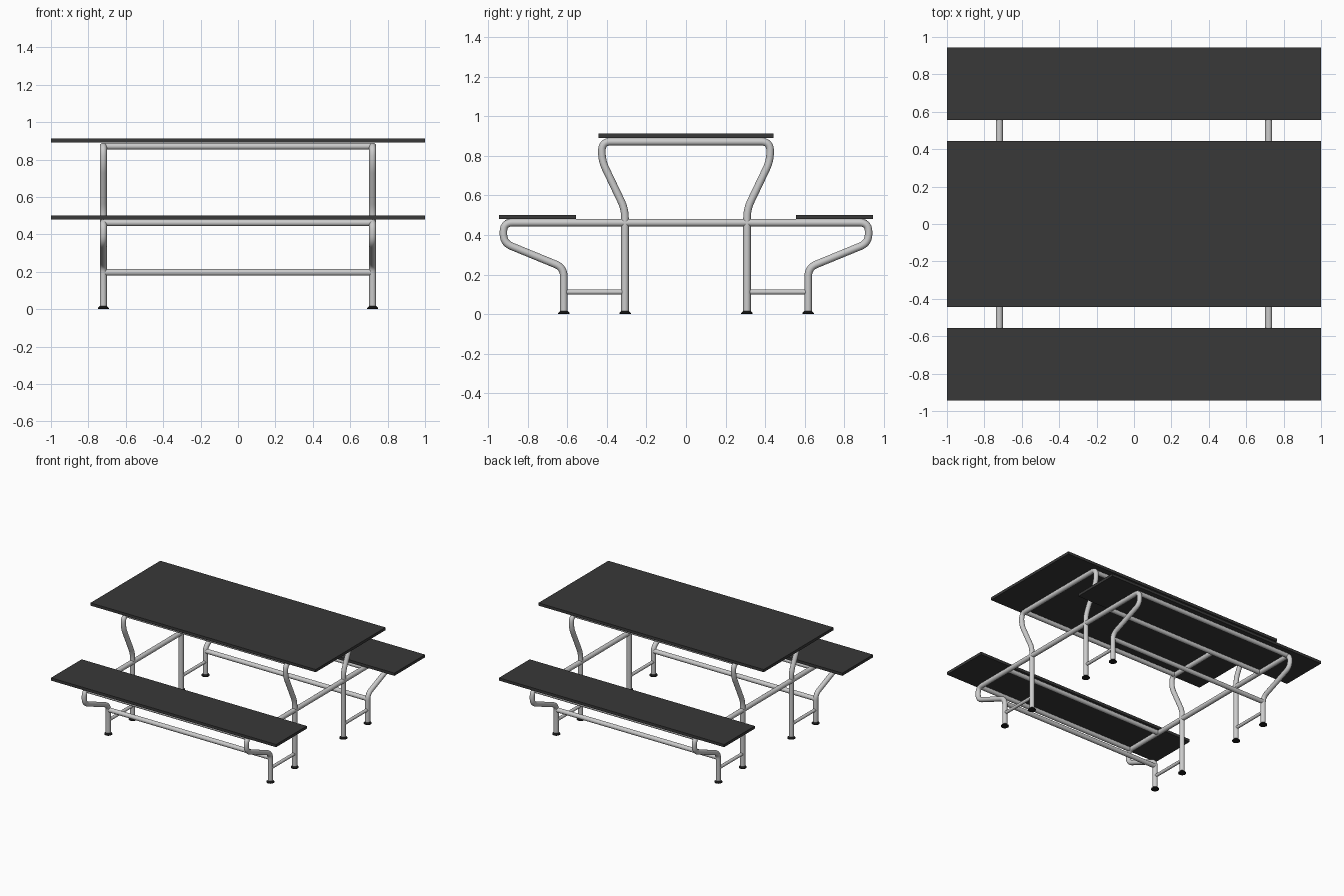
import bpy, bmesh
from mathutils import Vector

if "Cube" in bpy.data.objects:
    bpy.data.objects.remove(bpy.data.objects["Cube"])

R = 0.019      # main tube radius
FX = 0.72      # frame position along x

dark = bpy.data.materials.new("dark_board")
dark.diffuse_color = (0.04, 0.04, 0.04, 1)
dark.use_nodes = True
dark.node_tree.nodes["Principled BSDF"].inputs["Base Color"].default_value = dark.diffuse_color
black = bpy.data.materials.new("black_rubber")
black.diffuse_color = (0.01, 0.01, 0.01, 1)
black.use_nodes = True
black.node_tree.nodes["Principled BSDF"].inputs["Base Color"].default_value = black.diffuse_color


def board(name, y, z, depth, thick):
    bpy.ops.mesh.primitive_cube_add(size=1, location=(0, y, z))
    ob = bpy.context.object
    ob.name = name
    ob.scale = (2, depth, thick)
    ob.data.materials.append(dark)
    return ob


def fillet(pts, r, steps=7):
    """Round the inner corners of a polyline with distance r from each corner."""
    out = [pts[0]]
    for a, b, c in zip(pts, pts[1:], pts[2:]):
        p = b + (a - b).normalized() * r
        q = b + (c - b).normalized() * r
        for i in range(steps + 1):
            t = i / steps
            out.append(p * (1 - t) ** 2 + b * 2 * t * (1 - t) + q * t * t)
    return out + [pts[-1]]


def tube(name, pts, r=R, bend=0.045, mat=None):
    path = fillet([Vector(p) for p in pts], bend)
    cu = bpy.data.curves.new(name, 'CURVE')
    cu.dimensions = '3D'
    cu.bevel_depth = r
    cu.bevel_resolution = 6
    cu.use_fill_caps = True
    sp = cu.splines.new('POLY')
    sp.points.add(len(path) - 1)
    for p, co in zip(sp.points, path):
        p.co = (*co, 1)
    sp.use_smooth = True
    ob = bpy.data.objects.new(name, cu)
    bpy.context.collection.objects.link(ob)
    if mat:
        cu.materials.append(mat)
    return ob


def foot(name, x, y):
    # flared rubber glide with a flat rim
    for part, z, h, r1, r2 in (("rim", 0.003, 0.006, 0.029, 0.029),
                               ("cone", 0.011, 0.010, 0.029, 0.019)):
        bpy.ops.mesh.primitive_cone_add(vertices=24, radius1=r1, radius2=r2,
                                        depth=h, location=(x, y, z))
        ob = bpy.context.object
        ob.name = name + "_" + part
        ob.data.materials.append(black)
        bpy.ops.object.shade_smooth_by_angle()


def mirrored(half):
    return half + [(x, -y, z) for x, y, z in reversed(half)]


# boards
board("table_top", 0, 0.901, 0.885, 0.022)
for s in (-1, 1):
    board("bench_seat", s * 0.75, 0.491, 0.389, 0.022)

# bent end frames
for x in (-FX, FX):
    tube("table_frame", mirrored([(x, -0.308, 0.01), (x, -0.308, 0.53),
                                  (x, -0.425, 0.775), (x, -0.425, 0.871)]))
    tube("bench_frame", mirrored([(x, -0.617, 0.01), (x, -0.617, 0.235),
                                  (x, -0.922, 0.36), (x, -0.922, 0.462)]))
    for s in (-1, 1):
        tube("leg_link", [(x, s * 0.308, 0.112), (x, s * 0.617, 0.112)], r=0.0125)
        foot("table_foot", x, s * 0.308)
        foot("bench_foot", x, s * 0.617)

# long rails joining the two end frames
for s in (-1, 1):
    for name, y, z in (("lower_rail", 0.617, 0.197), ("seat_outer_rail", 0.90, 0.462),
                       ("seat_inner_rail", 0.58, 0.462), ("table_rail", 0.39, 0.871)):
        tube(name, [(-FX, s * y, z), (FX, s * y, z)],
             r=0.018)
